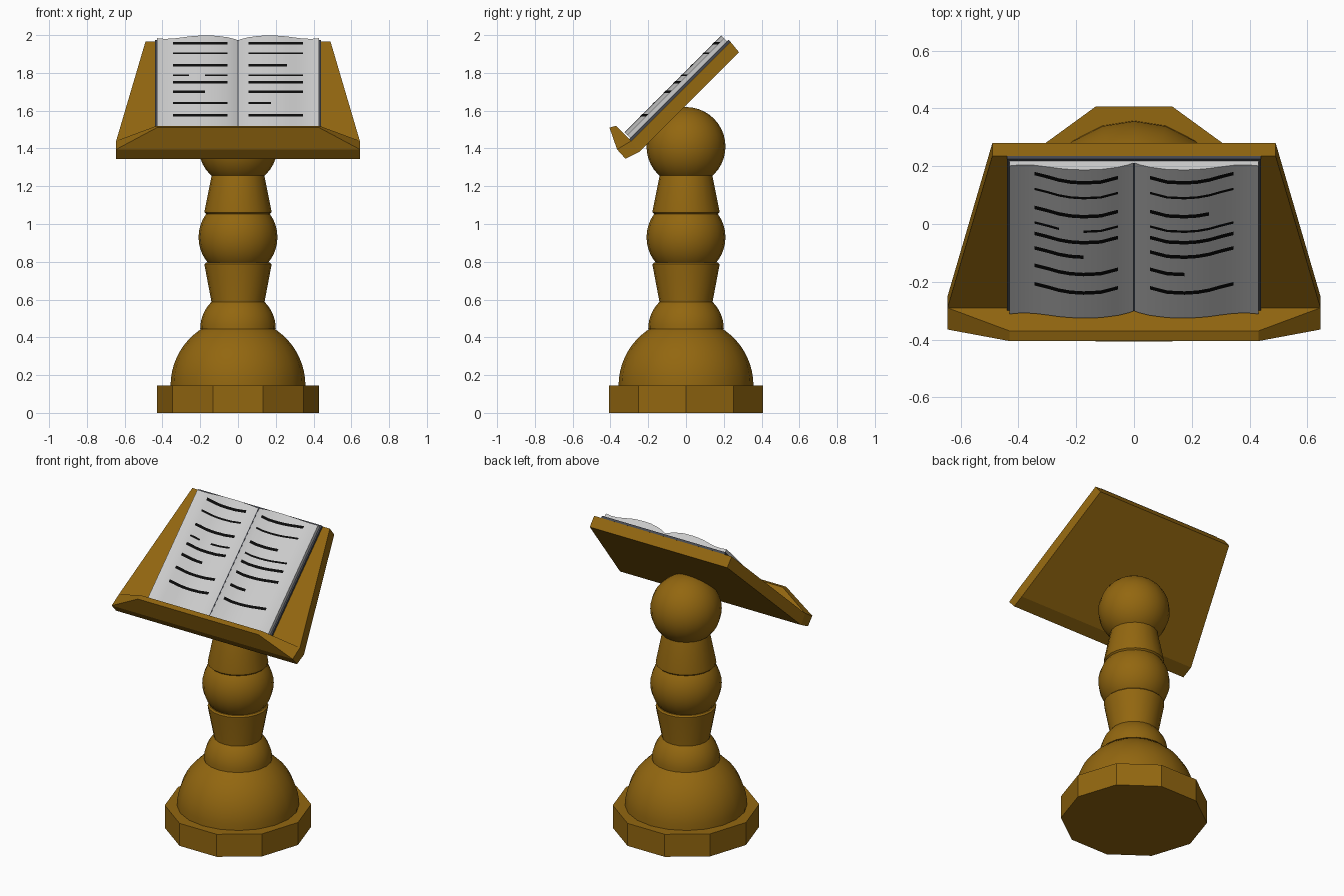
import bpy, bmesh, math

if "Cube" in bpy.data.objects:
    bpy.data.objects.remove(bpy.data.objects["Cube"])

R2 = math.sqrt(2)
SURF = 1.73          # reading surface is the 45 degree plane z - y = SURF


def material(name, rgb):
    m = bpy.data.materials.new(name)
    m.diffuse_color = (*rgb, 1)
    m.use_nodes = True
    m.node_tree.nodes["Principled BSDF"].inputs["Base Color"].default_value = m.diffuse_color
    return m


WOOD = material("wood", (0.29, 0.135, 0.005))
PAPER = material("paper", (0.8, 0.8, 0.8))
COVER = material("cover_grey", (0.06, 0.065, 0.08))
INK = material("ink", (0.003, 0.003, 0.003))


def finish(name, bm, mat, smooth=None, recalc=True):
    if recalc:
        bmesh.ops.recalc_face_normals(bm, faces=bm.faces)
    me = bpy.data.meshes.new(name)
    bm.to_mesh(me)
    bm.free()
    me.materials.append(mat)
    ob = bpy.data.objects.new(name, me)
    bpy.context.collection.objects.link(ob)
    if smooth:
        bpy.ops.object.select_all(action='DESELECT')
        ob.select_set(True)
        bpy.context.view_layer.objects.active = ob
        bpy.ops.object.shade_smooth_by_angle(angle=math.radians(smooth))
    return ob


def loft(name, rings, mat, smooth=None):
    """Closed solid through rings of equal point count."""
    bm = bmesh.new()
    vs = [[bm.verts.new(p) for p in ring] for ring in rings]
    n = len(vs[0])
    for a, b in zip(vs, vs[1:]):
        for i in range(n):
            j = (i + 1) % n
            bm.faces.new((a[i], a[j], b[j], b[i]))
    bm.faces.new(vs[0])
    bm.faces.new(vs[-1])
    bmesh.ops.remove_doubles(bm, verts=bm.verts, dist=1e-5)
    return finish(name, bm, mat, smooth)


def lathe(name, profile, seg, smooth=None):
    rings = [[(r * math.cos(2 * math.pi * i / seg), r * math.sin(2 * math.pi * i / seg), z)
              for i in range(seg)] for r, z in profile]
    return loft(name, rings, WOOD, smooth)


def arc(radius, cz, start, end, steps=14):
    """Ball profile between two elevation angles in degrees."""
    out = []
    for i in range(steps + 1):
        a = math.radians(start + (end - start) * i / steps)
        out.append((radius * math.cos(a), cz + radius * math.sin(a)))
    return out


def on_desk(x, u, n):
    """Desk coordinates: u up the slope, n off the surface."""
    return (x, (u - n) / R2 - SURF / 2, (u + n) / R2 + SURF / 2)


# Ten-sided foot
lathe("base_plinth", [(0.4275, 0), (0.4275, 0.145)], 10)

# Turned column: domes, flared collars and balls
lathe("base_dome", arc(0.357, 0.145, 0, 85), 20, 35)
lathe("upper_dome", arc(0.2, 0.445, 0, 85), 20, 35)
lathe("lower_collar", [(0.14, 0.56), (0.14, 0.585), (0.176, 0.775), (0.177, 0.788), (0.168, 0.797)], 20, 35)
lathe("middle_ball", arc(0.209, 0.93, -88, 88, 20), 20, 35)
lathe("upper_collar", [(0.168, 1.053), (0.177, 1.062), (0.176, 1.075), (0.14, 1.255), (0.13, 1.29)], 20, 35)
lathe("top_ball", arc(0.209, 1.41, -88, 88, 20), 20, 35)

# Sloping trapezoid board
loft("desk_board", [
    [(-0.645, -0.25, 1.38), (0.645, -0.25, 1.38), (0.645, -0.29, 1.44), (-0.645, -0.29, 1.44)],
    [(-0.49, 0.28, 1.91), (0.49, 0.28, 1.91), (0.49, 0.235, 1.965), (-0.49, 0.235, 1.965)],
], WOOD)

# Book ledge: full height in the middle, running out to nothing at the ends
low = [(-0.25, 1.38), (-0.29, 1.44), (-0.29, 1.44), (-0.365, 1.395), (-0.365, 1.395), (-0.32, 1.345)]
high = [(-0.25, 1.38), (-0.29, 1.44), (-0.37, 1.52), (-0.405, 1.51), (-0.365, 1.395), (-0.32, 1.345)]
loft("desk_ledge", [[(x, y, z) for y, z in sec] for x, sec in
                    ((-0.645, low), (-0.43, high), (0.43, high), (0.645, low))], WOOD)

# Book cover
loft("book_cover", [[on_desk(x, u, n) for x, n in
                     ((-0.44, 0), (0.44, 0), (0.44, 0.014), (-0.44, 0.014))]
                    for u in (0.813, 1.556)], COVER)

# Open pages with a wavy surface, mirrored about the spine
wave = [(0, 0.022), (0.02, 0.032), (0.055, 0.044), (0.115, 0.055), (0.175, 0.057),
        (0.22, 0.055), (0.26, 0.050), (0.30, 0.042), (0.345, 0.034), (0.39, 0.032), (0.43, 0.037)]
top = [(-x, n) for x, n in reversed(wave[1:])] + wave
block = top + [(0.43, 0.012), (-0.43, 0.012)]
loft("book_pages", [[on_desk(x, u, n) for x, n in block] for u in (0.82, 1.545)], PAPER, 35)

# Ruled ink strokes: height, left page spans, right page spans
FULL = [(0.055, 0.345)]
rows = [(1.957, FULL, FULL), (1.904, FULL, FULL), (1.84, FULL, [(0.055, 0.26)]),
        (1.788, [(0.055, 0.175), (0.26, 0.345)], FULL), (1.75, FULL, FULL),
        (1.70, [(0.175, 0.345)], FULL), (1.64, FULL, [(0.055, 0.175)]), (1.576, FULL, FULL)]
bm = bmesh.new()
for k, (z, left, right) in enumerate(rows):
    h = 0.004 if k in (1, 3) else 0.006
    for side, spans in ((-1, left), (1, right)):
        for a, b in spans:
            pts = sorted((side * x, n + 0.003) for x, n in wave if a <= x <= b)
            cols = [[bm.verts.new((x, zz - SURF - R2 * n, zz)) for zz in (z - h, z + h)]
                    for x, n in pts]
            for c, d in zip(cols, cols[1:]):
                bm.faces.new((c[0], d[0], d[1], c[1]))
finish("page_strokes", bm, INK, recalc=False)

# Fold line along the spine
loft("page_fold", [[on_desk(x, u, n) for x, n in
                    ((-0.003, 0.018), (0.003, 0.018), (0.003, 0.0245), (-0.003, 0.0245))]
                   for u in (0.821, 1.544)], COVER)
